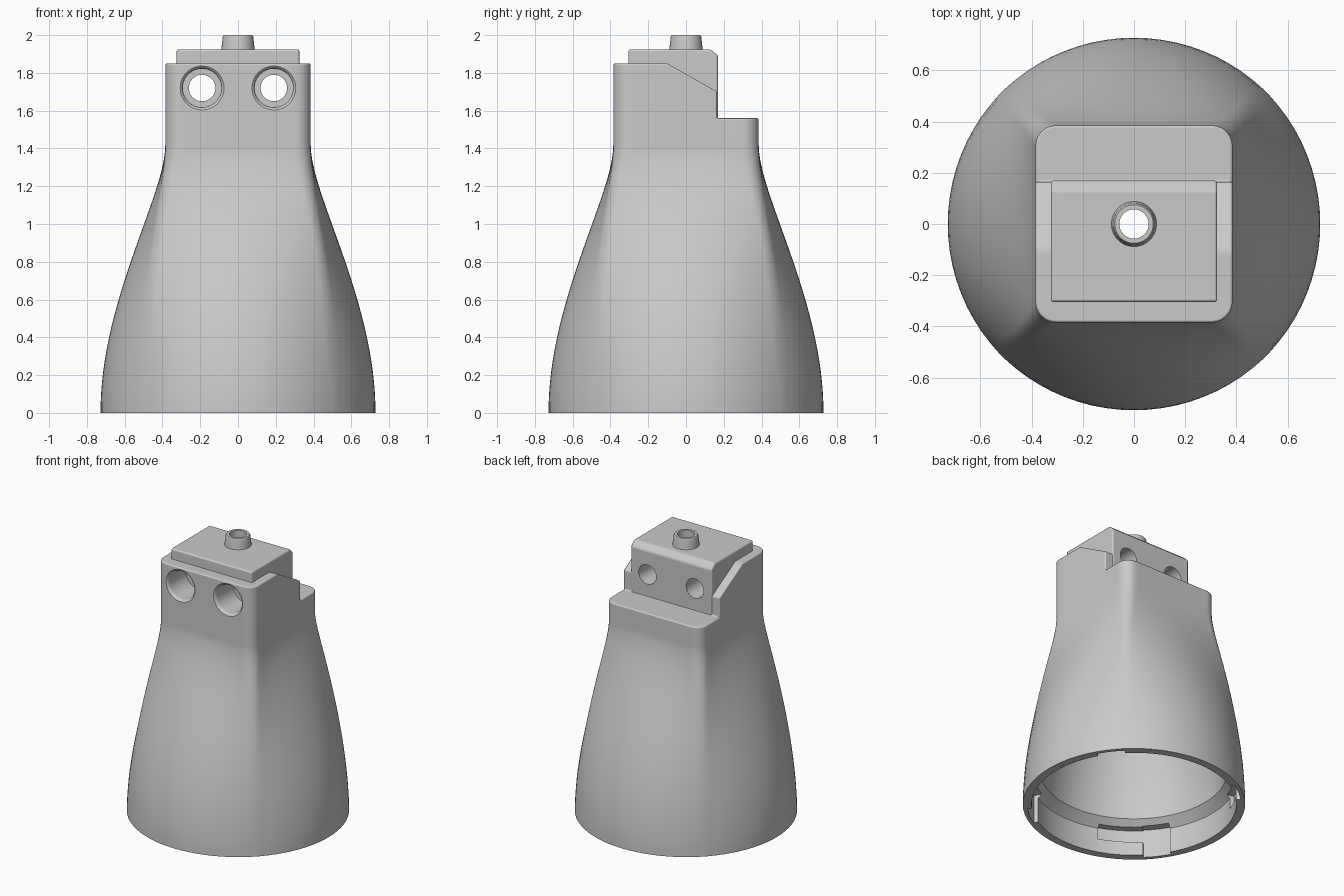
import bpy, bmesh, math
from mathutils import Matrix

cube = bpy.data.objects.get("Cube")
if cube:
    bpy.data.objects.remove(cube, do_unlink=True)

grey = bpy.data.materials.new("plain grey")
grey.use_nodes = True
grey.diffuse_color = (0.59, 0.59, 0.59, 1)
grey.node_tree.nodes["Principled BSDF"].inputs["Base Color"].default_value = (0.59, 0.59, 0.59, 1)

BASE, NECK = 0.728, 0.385
NECK_Z = 1.42


# ---- helpers
def loft(name, rings, matrix=None):
    """Closed solid through rings of equal point count."""
    bm = bmesh.new()
    loops = [[bm.verts.new(p) for p in ring] for ring in rings]
    n = len(loops[0])
    for a, b in zip(loops, loops[1:]):
        for i in range(n):
            j = (i + 1) % n
            bm.faces.new((a[i], a[j], b[j], b[i]))
    bm.faces.new(loops[0][::-1])
    bm.faces.new(loops[-1])
    bmesh.ops.recalc_face_normals(bm, faces=bm.faces)
    if matrix:
        bm.transform(matrix)
    mesh = bpy.data.meshes.new(name)
    bm.to_mesh(mesh)
    bm.free()
    obj = bpy.data.objects.new(name, mesh)
    bpy.context.collection.objects.link(obj)
    mesh.materials.append(grey)
    return obj


def lathe(name, profile, matrix=None, n=64):
    """Solid of revolution from (z, radius) pairs."""
    turn = [2 * math.pi * i / n for i in range(n)]
    return loft(name, [[(r * math.cos(a), r * math.sin(a), z) for a in turn]
                       for z, r in profile], matrix)


def side_prism(name, profile, half):
    """Profile of (y, z) points extruded across x."""
    return loft(name, [[(x, y, z) for y, z in profile] for x in (-half, half)])


def sector(name, start, end, z0, z1, r0, r1, steps=10):
    """Block between two angles, heights and radii."""
    turn = [math.radians(start + (end - start) * i / steps) for i in range(steps + 1)]
    flat = [(r1 * math.cos(a), r1 * math.sin(a)) for a in turn]
    flat += [(r0 * math.cos(a), r0 * math.sin(a)) for a in reversed(turn)]
    return loft(name, [[(x, y, z) for x, y in flat] for z in (z0, z1)])


def apply(obj, mod):
    bpy.ops.object.select_all(action='DESELECT')
    bpy.context.view_layer.objects.active = obj
    obj.select_set(True)
    bpy.ops.object.modifier_apply(modifier=mod.name)


def cut(obj, cutter, keep=False):
    mod = obj.modifiers.new("cut", 'BOOLEAN')
    mod.operation, mod.solver, mod.object = 'DIFFERENCE', 'EXACT', cutter
    apply(obj, mod)
    if not keep:
        bpy.data.objects.remove(cutter, do_unlink=True)


def soften(obj, width):
    mod = obj.modifiers.new("soft edges", 'BEVEL')
    mod.width, mod.segments = width, 3
    mod.limit_method, mod.angle_limit = 'ANGLE', math.radians(40)
    mod.use_clamp_overlap = False
    apply(obj, mod)


def half_width(roundness):
    return NECK + (BASE - NECK) * roundness


def section(z, roundness, arc_steps=6, face_steps=20):
    """Four bowed sides with filleted corners, from square (0) to near circle (1)."""
    w = min(roundness, 0.985)
    h = half_width(w)
    scale = half_width(roundness) / h
    fillet = 0.08 + 0.5 * w ** 4
    c = NECK + (BASE / math.sqrt(2) - NECK) * w     # corner before filleting
    sag = max(h - c, 0.00002)
    radius = (c * c + sag * sag) / (2 * sag)        # bow of each side
    k = h - radius
    q = (k + math.sqrt(2 * (radius - fillet) ** 2 - k * k)) / 2
    a = math.atan2(q - k, q)
    points = []
    for i in range(arc_steps + 1):
        t = math.pi / 2 - a + (2 * a - math.pi / 2) * i / arc_steps
        points.append((q + fillet * math.cos(t), q + fillet * math.sin(t)))
    for i in range(1, face_steps):
        t = a + (math.pi - 2 * a) * i / face_steps
        points.append((radius * math.cos(t), k + radius * math.sin(t)))
    ring = []
    for _ in range(4):
        ring += [(x * scale, y * scale, z) for x, y in points]
        points = [(-y, x) for x, y in points]
    return ring


def flare(t):
    """Height and roundness along the flared wall."""
    s = 1 - t
    z = 3 * s * s * t * 0.6 + 3 * s * t * t * 1.15 + t ** 3 * NECK_Z
    return z, s ** 3 + 3 * s * s * t


# ---- flared body: round foot blending into a square neck
STEPS = 32
wall = [flare(i / STEPS) for i in range(1, STEPS + 1)]
body = loft("flared_body", [section(-0.1, 1)] + [section(z, w) for z, w in wall]
            + [section(1.85, 0)])

# step and sloped cheeks at the back of the neck
cut(body, side_prism("back_step", [(-0.365, 2.0), (0.165, 1.70), (0.165, 1.56),
                                   (0.6, 1.56), (0.6, 2.0)], 0.6))
soften(body, 0.01)

# open round cavity with a socket at the foot
cavity = [(-0.3, 1.0), (0, 1.0), (0, 0.672), (0.18, 0.672), (0.24, 0.61)]
cavity += [(z, half_width(w) * 0.86) for z, w in wall if 0.3 < z < 1.4]
cut(body, lathe("cavity", cavity, n=96))

# four L-shaped twist-lock slots in the socket
for k in range(4):
    mid = 45 + 90 * k
    cut(body, sector("slot_entry", mid - 15.5, mid, -0.05, 0.205, 0.64, 0.702))
    cut(body, sector("slot_run", mid - 1, mid + 25.5, 0.1, 0.2, 0.64, 0.70))

# ---- raised cap block with a chamfered back edge
cap = side_prism("cap_block", [(-0.305, 1.5), (0.17, 1.5), (0.17, 1.89),
                               (0.132, 1.925), (-0.305, 1.925)], 0.325)
soften(cap, 0.012)

# ---- nozzle on top
nozzle = lathe("nozzle", [(1.9, 0.089), (1.925, 0.088), (1.992, 0.081), (2.0, 0.075)])

# ---- stepped front ports running through to the back, and the nozzle bore
along_y = Matrix.Rotation(-math.pi / 2, 4, 'X')
for x in (-0.19, 0.19):
    port = lathe("port", [(-0.6, 0.116), (-0.385, 0.116), (-0.38, 0.109), (-0.372, 0.104),
                          (-0.36, 0.102), (-0.18, 0.102), (-0.18, 0.07), (0.6, 0.07)],
                 Matrix.Translation((x, 0, 1.72)) @ along_y)
    cut(body, port, keep=True)
    cut(cap, port)
bore = lathe("bore", [(1.2, 0.057), (2.2, 0.057)])
cut(body, bore, keep=True)
cut(cap, bore, keep=True)
cut(nozzle, bore)

# ---- smooth shading with crisp edges
for obj in (body, cap, nozzle):
    bpy.ops.object.select_all(action='DESELECT')
    bpy.context.view_layer.objects.active = obj
    obj.select_set(True)
    bpy.ops.object.shade_smooth_by_angle(angle=math.radians(32))
    normals = obj.modifiers.new("even normals", 'WEIGHTED_NORMAL')
    normals.keep_sharp = True
